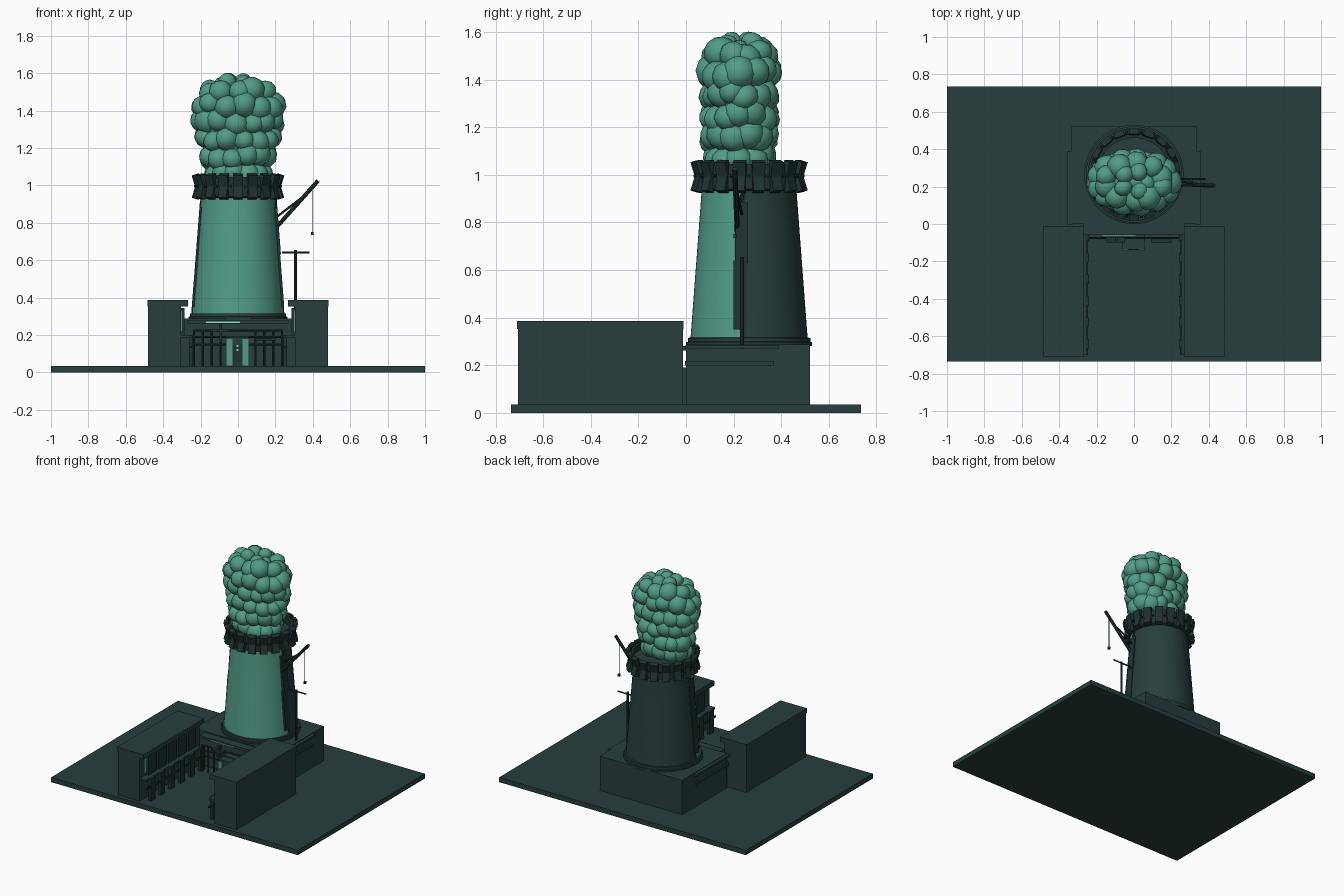
import bpy, bmesh, math, random
from mathutils import Vector, Matrix

random.seed(4)
cube = bpy.data.objects.get("Cube")
if cube:
    bpy.data.objects.remove(cube)


def material(name, rgb):
    m = bpy.data.materials.new(name)
    m.use_nodes = True
    m.diffuse_color = (*rgb, 1)
    m.node_tree.nodes["Principled BSDF"].inputs["Base Color"].default_value = (*rgb, 1)
    return m


DARK = material("dark teal", (0.02, 0.048, 0.048))
DEEP = material("deep teal", (0.014, 0.032, 0.032))
GREEN = material("sea green", (0.085, 0.33, 0.245))
PALE = material("pale mint", (0.3, 0.68, 0.58))
CY = 0.265  # tower axis


def finish(name, bm, *mats, smooth=False):
    me = bpy.data.meshes.new(name)
    bmesh.ops.recalc_face_normals(bm, faces=bm.faces)
    bm.to_mesh(me)
    bm.free()
    for m in mats:
        me.materials.append(m)
    if smooth:
        me.shade_smooth()
        me.set_sharp_from_angle(angle=math.radians(35))
    ob = bpy.data.objects.new(name, me)
    bpy.context.collection.objects.link(ob)
    return ob


def add_box(bm, x, y, z, matrix=Matrix()):
    size = Matrix.Diagonal((x[1] - x[0], y[1] - y[0], z[1] - z[0], 1))
    mid = Matrix.Translation([sum(r) / 2 for r in (x, y, z)])
    bmesh.ops.create_cube(bm, size=1, matrix=matrix @ mid @ size)


def boxes(name, mat, *specs):
    bm = bmesh.new()
    for s in specs:
        add_box(bm, *s)
    return finish(name, bm, mat)


def both(name, mat, *specs):
    """The same boxes on the +x and -x sides."""
    for side, label in ((1, "left"), (-1, "right")):
        boxes(f"{label}_{name}", mat, *[(sorted((side * x[0], side * x[1])), y, z) for x, y, z in specs])


def add_rod(bm, a, b, r, sides=8):
    a, b = Vector(a), Vector(b)
    d = b - a
    m = Matrix.Translation((a + b) / 2) @ d.to_track_quat("Z", "Y").to_matrix().to_4x4()
    bmesh.ops.create_cone(bm, cap_ends=True, segments=sides, radius1=r, radius2=r, depth=d.length, matrix=m)


def rods(name, mat, *specs):
    bm = bmesh.new()
    for s in specs:
        add_rod(bm, *s)
    return finish(name, bm, mat, smooth=True)


def lathe(name, profile, *mats, sides=64, rule=None):
    bm = bmesh.new()
    rings = [[bm.verts.new((r * math.cos(2 * math.pi * i / sides), CY + r * math.sin(2 * math.pi * i / sides), z))
              for i in range(sides)] for r, z in profile]
    for low, high in zip(rings, rings[1:]):
        for i in range(sides):
            j = (i + 1) % sides
            f = bm.faces.new((low[i], low[j], high[j], high[i]))
            if rule:
                f.material_index = rule(f.calc_center_median())
    return finish(name, bm, *mats, smooth=True)


# Ground and tower plinth
boxes("ground_slab", DARK, ((-1, 1), (-0.735, 0.735), (0, 0.035)))
boxes("plinth", DARK, ((-0.333, 0.333), (0, 0.52), (0.035, 0.287)))
both("plinth_ledges", DARK, ((0.33, 0.355), (-0.005, 0.39), (0.268, 0.283)),
     ((0.33, 0.345), (-0.005, 0.37), (0.2, 0.217)))

# Tower with a bright front half
lathe("tower_skirt", [(0.24, 0.28), (0.265, 0.28), (0.265, 0.297), (0.257, 0.299), (0.257, 0.315), (0.24, 0.317)], DARK)
lathe("tower", [(0.247, 0.3), (0.232, 0.5), (0.213, 0.75), (0.198, 0.95), (0.198, 1.0), (0.02, 1.0)],
      DARK, GREEN, rule=lambda c: int(c.y < CY - 0.03 and c.z < 0.94))

# Seam flanges that lean with the tower
for side, label in ((1, "left"), (-1, "right")):
    bm = bmesh.new()
    lean = Matrix.Translation((side * 0.239, 0, 0.3)) @ Matrix.Rotation(-side * 0.077, 4, "Y")
    add_box(bm, (-0.012, 0.012), (0.2, 0.255), (0.05, 0.34), lean)
    add_box(bm, (-0.012, 0.016), (0.205, 0.26), (0.33, 0.585), lean)
    add_box(bm, (-0.012, 0.01), (0.235, 0.25), (0, 0.62), lean)
    finish(label + "_seam_flange", bm, DEEP)

# Crown of blocks leaning outward above and below a core ring
lathe("crown_ring", [(0.195, 0.93), (0.218, 0.94), (0.222, 1.0), (0.218, 1.045), (0.195, 1.045), (0.195, 0.99)], DEEP)
bm = bmesh.new()
COUNT = 18
for i in range(COUNT):
    spin = Matrix.Translation((0, CY, 0)) @ Matrix.Rotation(2 * math.pi * (i + 0.5) / COUNT, 4, "Z")
    for z, tilt, width in ((1.027, 0.3, 0.027), (0.96, -0.3, 0.024)):
        m = spin @ Matrix.Translation((0.222, 0, z)) @ Matrix.Rotation(tilt, 4, "Y")
        add_box(bm, (-0.016, 0.016), (-width, width), (-0.032, 0.032), m)
    add_rod(bm, spin @ Vector((0.21, 0.038, 0.995)), spin @ Vector((0.232, 0.038, 0.995)), 0.007)
finish("crown_blocks", bm, DEEP)

# Billowing cloud: rings of (height, half width, half depth, lumps)
bm = bmesh.new()
CLOUD_Y = 0.225
rings = [(1.07, 0.18, 0.15, 11), (1.16, 0.205, 0.165, 12), (1.25, 0.23, 0.165, 13), (1.34, 0.247, 0.16, 13),
         (1.43, 0.25, 0.175, 13), (1.5, 0.205, 0.155, 10), (1.54, 0.11, 0.1, 5)]
for k, (z, w, d, n) in enumerate(rings):
    for i in range(n):
        a = 2 * math.pi * (i + k / 2 + random.uniform(-0.15, 0.15)) / n
        r = random.uniform(0.058, 0.075)
        if k == len(rings) - 1:
            r = 0.05
        pos = Vector(((w - r * 0.85) * math.cos(a), CLOUD_Y + (d - r * 0.85) * math.sin(a), z + random.uniform(-0.02, 0.015)))
        turn = Matrix.Rotation(random.uniform(0, 3), 4, Vector((random.random(), random.random(), 1)))
        m = Matrix.Translation(pos) @ turn @ Matrix.Diagonal((r, r * random.uniform(0.85, 1.05), r * 0.95, 1))
        bmesh.ops.create_icosphere(bm, subdivisions=2, radius=1, matrix=m)
core = Matrix.Translation((0, CLOUD_Y, 1.31)) @ Matrix.Diagonal((0.2, 0.13, 0.25, 1))
bmesh.ops.create_icosphere(bm, subdivisions=3, radius=1, matrix=core)
finish("cloud", bm, GREEN, smooth=True)

# Crane with strut, cable and hook
rods("crane_boom", DEEP, ((0.2, 0.215, 0.77), (0.428, 0.205, 1.025), 0.011))
rods("crane_strut", DEEP, ((0.205, 0.235, 0.83), (0.335, 0.215, 0.93), 0.006),
     ((0.2, 0.24, 0.93), (0.2, 0.21, 0.76), 0.008))
rods("crane_cable", DEEP, ((0.397, 0.207, 0.99), (0.397, 0.207, 0.745), 0.002, 6))
boxes("crane_hook", DEEP, ((0.39, 0.404), (0.2, 0.214), (0.735, 0.752)))

# Mast beside the tower
rods("mast", DEEP, ((0.308, 0.235, 0.28), (0.308, 0.235, 0.655), 0.008))
rods("mast_crossbar", DEEP, ((0.235, 0.24, 0.642), (0.383, 0.24, 0.642), 0.005))

# Side wings with overhanging roofs
both("wing", DARK, ((0.305, 0.48), (-0.705, -0.012), (0.035, 0.352)))
both("wing_roof", DARK, ((0.268, 0.484), (-0.71, -0.01), (0.352, 0.386)))
BAYS = [-0.64 + 0.115 * i for i in range(6)]
both("wing_windows", PALE, *[((0.3, 0.306), (y - 0.008, y + 0.008), (0.22, 0.33)) for y in BAYS])
both("wing_panels", DEEP, *[((0.285, 0.306), (y + 0.012, y + 0.103), (0.2, 0.345)) for y in BAYS[:-1]])
both("wing_sill", DARK, ((0.255, 0.306), (-0.7, -0.06), (0.185, 0.2)))
both("wing_posts", DEEP, *[((0.24, 0.262), (y - 0.025, y + 0.025), (0.035, 0.2)) for y in BAYS])
both("wing_rail", DEEP, ((0.245, 0.255), (-0.7, -0.06), (0.13, 0.142)))

# Front arcade between the wings
boxes("arcade_canopy", DARK, ((-0.27, 0.27), (-0.06, 0.01), (0.262, 0.28)))
boxes("canopy_light", PALE, ((-0.17, 0.01), (-0.064, -0.058), (0.264, 0.271)))
posts = [-0.235 + 0.047 * i for i in range(11)]
rods("arcade_posts", DEEP, *[((x, -0.075, 0.035), (x, -0.075, 0.225), 0.006) for x in posts if abs(x) > 0.06])
rods("arcade_rails", DEEP, *[((-0.24, -0.075, z), (0.24, -0.075, z), 0.005) for z in (0.15, 0.19, 0.225)])
boxes("arcade_pipes", DEEP, ((-0.15, -0.05), (-0.1, -0.07), (0.215, 0.23)),
      ((-0.1, -0.085), (-0.1, -0.07), (0.16, 0.26)), ((0.09, 0.2), (-0.1, -0.07), (0.17, 0.183)))

# Entrance booth with bright jambs and a dark door
boxes("booth", DARK, ((-0.065, 0.06), (-0.135, 0), (0.035, 0.19)))
boxes("booth_jambs", GREEN, ((-0.063, -0.03), (-0.141, -0.134), (0.037, 0.178)),
      ((0.025, 0.058), (-0.141, -0.134), (0.037, 0.178)))
boxes("booth_door", DEEP, ((-0.03, 0.025), (-0.139, -0.134), (0.037, 0.15)))
boxes("door_lamps", PALE, *[((-0.007, 0.003), (-0.143, -0.138), (z, z + 0.01)) for z in (0.115, 0.137)])
